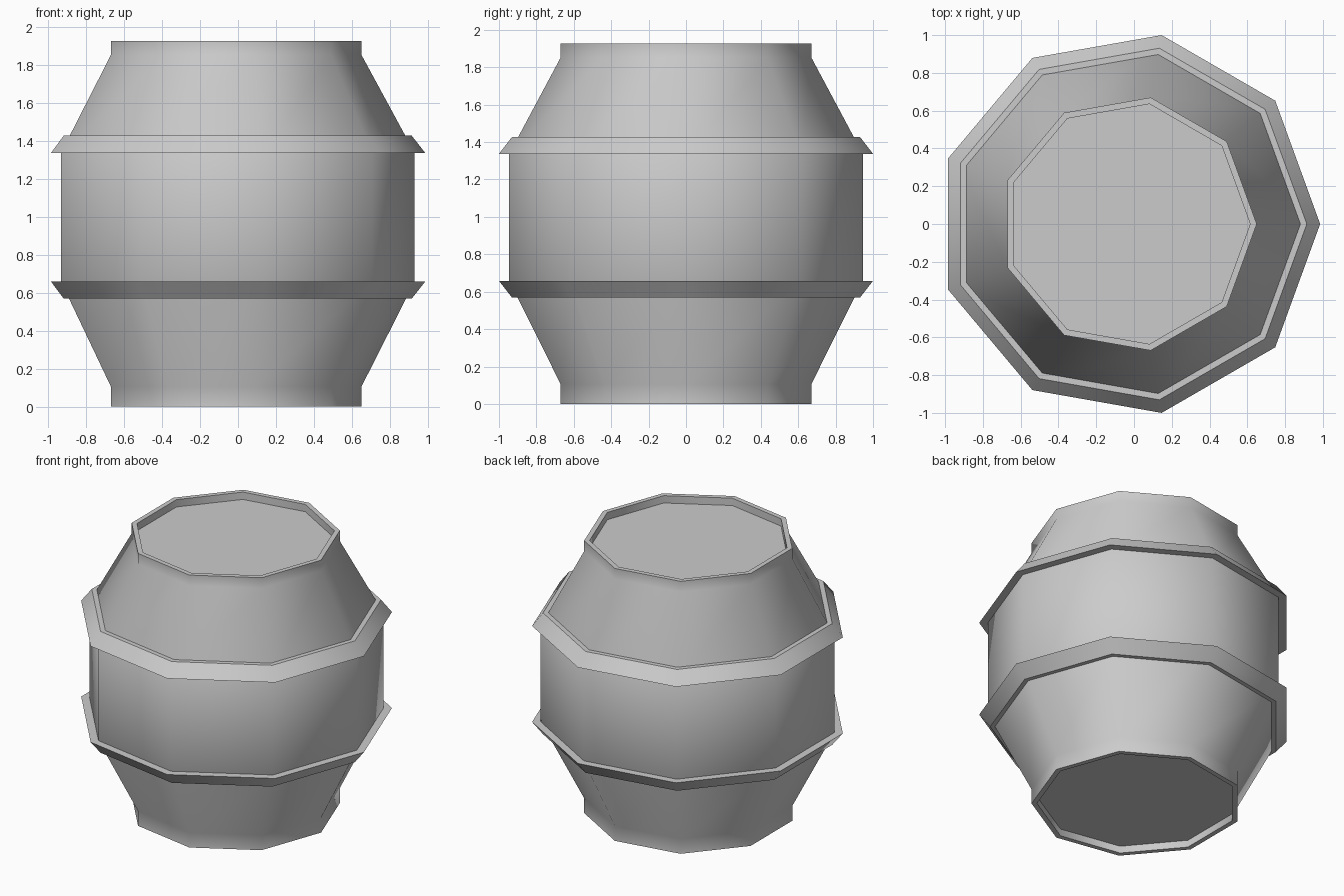
import bpy, bmesh
from math import cos, sin, pi, radians

if "Cube" in bpy.data.objects:
    bpy.data.objects.remove(bpy.data.objects["Cube"])

SIDES = 9
CX = -0.03  # nine-sided outline, so its axis sits left of the bounding-box centre


def lathe(name, profile, closed_profile=False):
    """Spin an (r, z) profile around the barrel axis; open profiles get end caps."""
    bm = bmesh.new()
    rings = [[bm.verts.new((CX + r * cos(2 * pi * i / SIDES), r * sin(2 * pi * i / SIDES), z))
              for i in range(SIDES)] for r, z in profile]
    pairs = list(zip(rings, rings[1:]))
    if closed_profile:
        pairs.append((rings[-1], rings[0]))
    for a, b in pairs:
        for i in range(SIDES):
            j = (i + 1) % SIDES
            bm.faces.new((a[i], a[j], b[j], b[i]))
    if not closed_profile:
        bm.faces.new(rings[0])
        bm.faces.new(rings[-1])
    bmesh.ops.recalc_face_normals(bm, faces=bm.faces)
    mesh = bpy.data.meshes.new(name)
    bm.to_mesh(mesh)
    bm.free()
    obj = bpy.data.objects.new(name, mesh)
    bpy.context.collection.objects.link(obj)
    bpy.ops.object.select_all(action='DESELECT')
    obj.select_set(True)
    bpy.context.view_layer.objects.active = obj
    bpy.ops.object.shade_smooth_by_angle(angle=radians(45))
    return obj


# Barrel body with recessed bottom and lid
lathe("barrel_body", [
    (0.645, 0.05), (0.645, 0.0), (0.68, 0.0), (0.68, 0.105),
    (0.96, 0.658), (0.96, 1.337),
    (0.68, 1.853), (0.68, 1.927), (0.645, 1.927), (0.645, 1.875)])

# Bevelled hoops: wide edge faces the middle, narrow edge faces the end
for name, wide_z, narrow_z in (("lower_hoop", 0.658, 0.569), ("upper_hoop", 1.337, 1.427)):
    lathe(name, [(0.945, narrow_z), (1.0154, wide_z), (0.95, wide_z), (0.905, narrow_z)], True)
